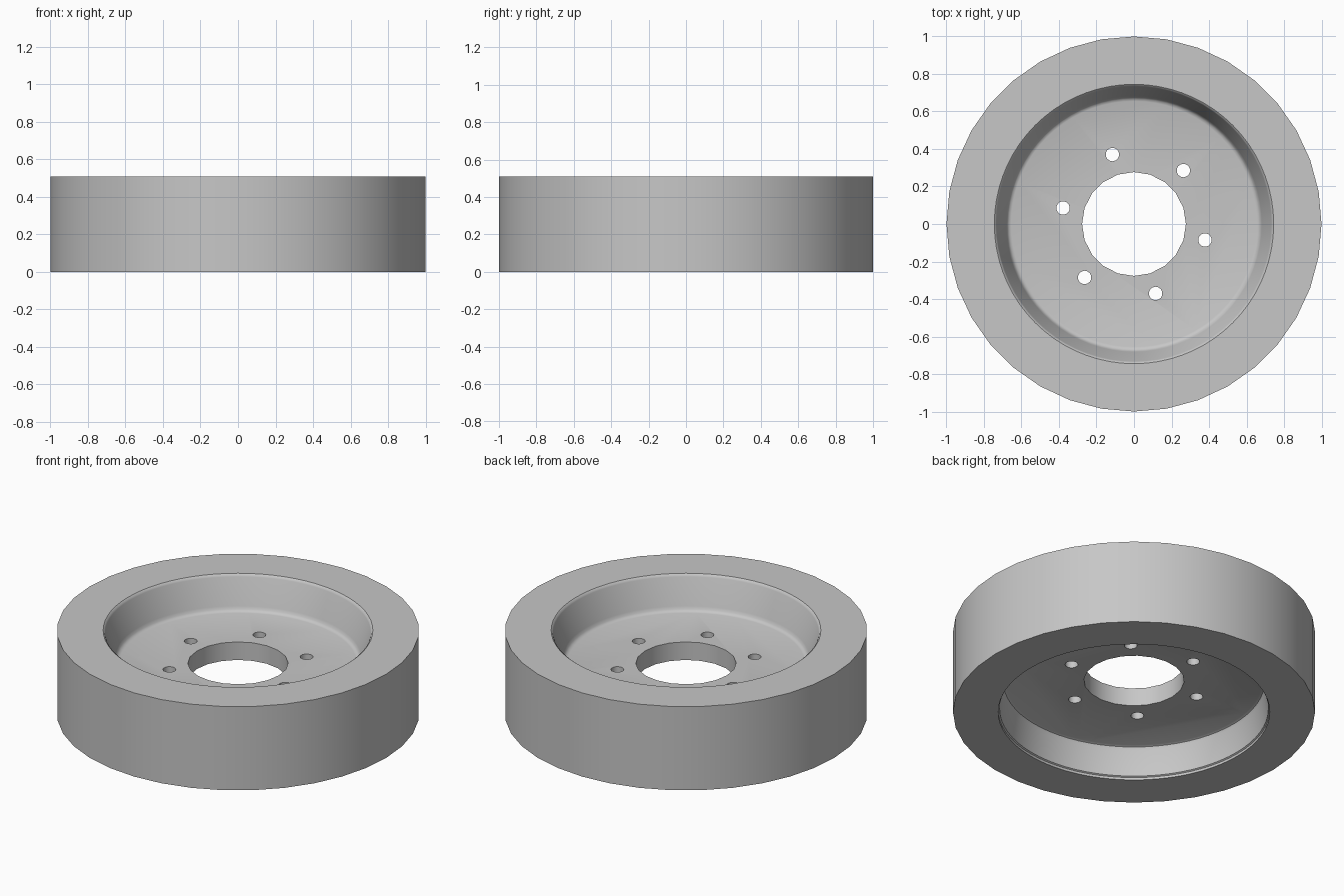
import bpy, bmesh
from math import cos, sin, pi, radians

if "Cube" in bpy.data.objects:
    bpy.data.objects.remove(bpy.data.objects["Cube"])

RADIUS, HEIGHT = 1.0, 0.51
WEB_TOP, WEB_BOTTOM = 0.31, 0.20

grey = bpy.data.materials.new("plain grey")
grey.use_nodes = True
grey.diffuse_color = (0.57, 0.57, 0.57, 1)
grey.node_tree.nodes["Principled BSDF"].inputs["Base Color"].default_value = grey.diffuse_color


def turned(name, profile, sides, x=0, y=0, start=pi / 2):
    """Closed solid of revolution from (radius, height) points, bottom to top."""
    bm = bmesh.new()
    rings = []
    for r, z in profile:
        angles = [start + 2 * pi * i / sides for i in range(sides)]
        rings.append([bm.verts.new((x + r * cos(a), y + r * sin(a), z)) for a in angles])
    for low, high in zip(rings, rings[1:]):
        for i in range(sides):
            j = (i + 1) % sides
            bm.faces.new((low[i], low[j], high[j], high[i]))
    bm.faces.new(rings[0][::-1])
    bm.faces.new(rings[-1])
    mesh = bpy.data.meshes.new(name)
    bm.to_mesh(mesh)
    bm.free()
    mesh.materials.append(grey)
    obj = bpy.data.objects.new(name, mesh)
    bpy.context.collection.objects.link(obj)
    return obj


def cut(body, cutter):
    """Subtract the cutter from the body and discard it."""
    cutter.hide_render = True
    mod = body.modifiers.new("cut", "BOOLEAN")
    mod.operation, mod.solver, mod.object = "DIFFERENCE", "EXACT", cutter
    bpy.context.view_layer.objects.active = body
    bpy.ops.object.modifier_apply(modifier=mod.name)
    bpy.data.objects.remove(cutter)


# Solid wheel blank
wheel = turned("wheel", [(RADIUS, 0), (RADIUS, HEIGHT)], 36)

# Tapered upper recess with a rounded foot and softened rim
cut(wheel, turned("upper_recess", [
    (0.655, WEB_TOP), (0.667, WEB_TOP + 0.004), (0.676, WEB_TOP + 0.013),
    (0.682, WEB_TOP + 0.03), (0.733, 0.495), (0.737, 0.504),
    (0.745, HEIGHT), (0.745, HEIGHT + 0.1)], 72))

# Lower recess with a short straight lip at its mouth
cut(wheel, turned("lower_recess", [
    (0.75, -0.1), (0.75, 0.015), (0.742, 0.02), (0.728, WEB_BOTTOM - 0.02),
    (0.722, WEB_BOTTOM - 0.006), (0.71, WEB_BOTTOM)], 72))

# Centre bore
cut(wheel, turned("centre_bore", [(0.277, 0.1), (0.277, 0.4)], 20))

# Ring of bolt holes
for k in range(6):
    a = radians(47.3 + 60 * k)
    cut(wheel, turned("bolt_hole", [(0.036, 0.1), (0.036, 0.4)], 14, 0.388 * cos(a), 0.388 * sin(a)))

# Smooth walls, crisp edges
bpy.ops.object.select_all(action="DESELECT")
wheel.select_set(True)
bpy.context.view_layer.objects.active = wheel
bpy.ops.object.shade_smooth_by_angle(angle=radians(35))
